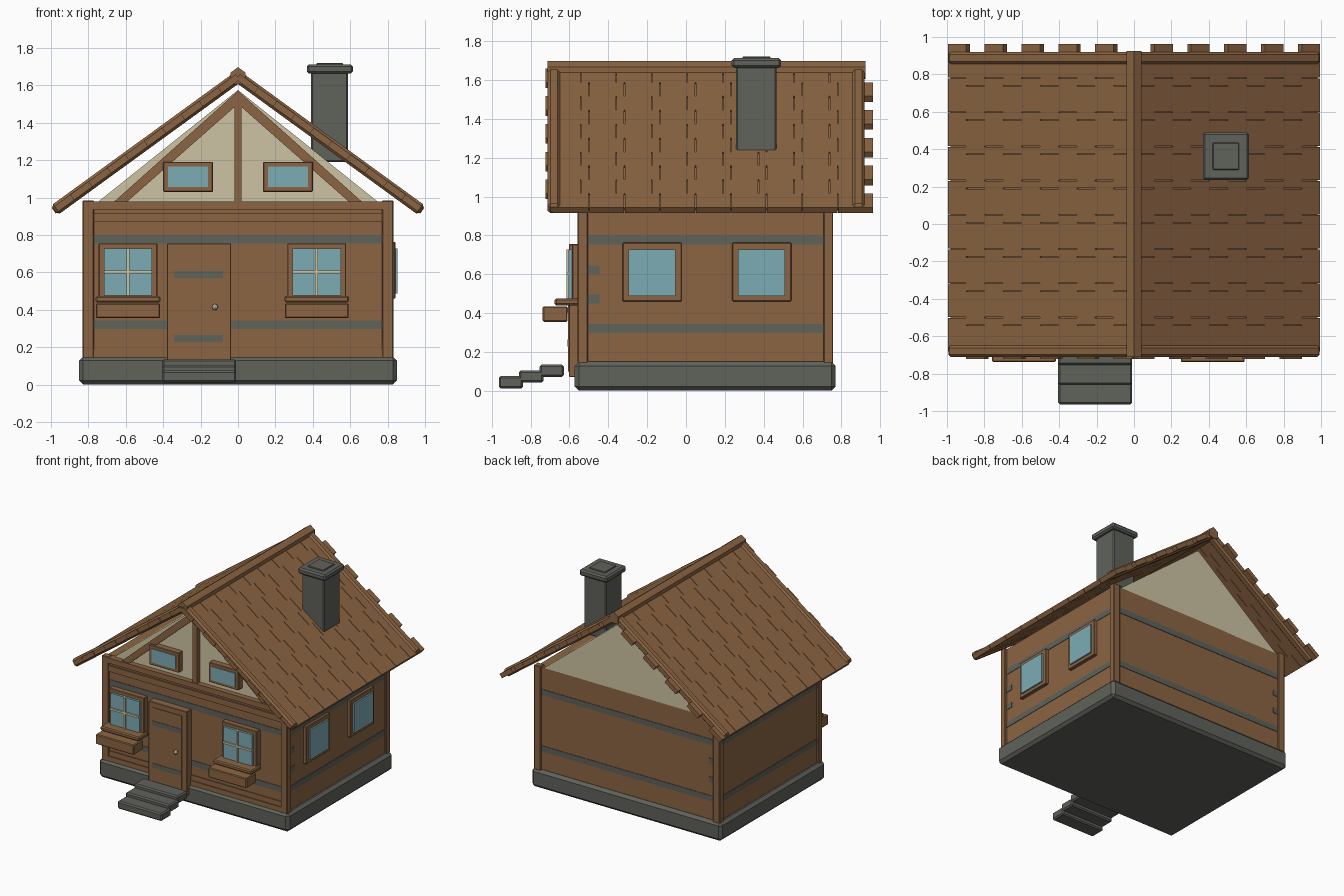
import bpy, bmesh, math
from mathutils import Matrix, Vector

if "Cube" in bpy.data.objects:
    bpy.data.objects.remove(bpy.data.objects["Cube"])


def material(name, rgb):
    m = bpy.data.materials.new(name)
    lin = [((c / 255 + 0.055) / 1.055) ** 2.4 for c in rgb]
    m.diffuse_color = (*lin, 1)
    m.use_nodes = True
    m.node_tree.nodes["Principled BSDF"].inputs["Base Color"].default_value = m.diffuse_color
    return m


WOOD = material("brown wood", (140, 101, 67))
STONE = material("grey stone", (96, 98, 91))
GLASS = material("blue glass", (124, 171, 181))
CREAM = material("cream plaster", (206, 196, 163))
METAL = material("pale metal", (165, 163, 150))


def finish(name, bm, mat, bevel=0):
    bmesh.ops.recalc_face_normals(bm, faces=bm.faces)
    me = bpy.data.meshes.new(name)
    bm.to_mesh(me)
    bm.free()
    me.materials.append(mat)
    ob = bpy.data.objects.new(name, me)
    bpy.context.collection.objects.link(ob)
    if bevel:
        mod = ob.modifiers.new("bevel", "BEVEL")
        mod.width, mod.segments = bevel, 1
    return ob


def add_box(bm, x, y, z, m=Matrix()):
    size = Matrix.Diagonal((x[1] - x[0], y[1] - y[0], z[1] - z[0], 1))
    mid = Vector((sum(x) / 2, sum(y) / 2, sum(z) / 2))
    bmesh.ops.create_cube(bm, size=1, matrix=m @ Matrix.Translation(mid) @ size)


def box(name, x, y, z, mat, bevel=0, m=Matrix()):
    bm = bmesh.new()
    add_box(bm, x, y, z, m)
    return finish(name, bm, mat, bevel)


def prism(name, points, y0, y1, mat):
    # outline in the x-z plane, extruded along y
    bm = bmesh.new()
    face = bm.faces.new([bm.verts.new((x, y0, z)) for x, z in points])
    ext = bmesh.ops.extrude_face_region(bm, geom=[face])
    vs = [g for g in ext["geom"] if isinstance(g, bmesh.types.BMVert)]
    bmesh.ops.translate(bm, verts=vs, vec=(0, y1 - y0, 0))
    return finish(name, bm, mat)


# foundation and steps
box("foundation", (-.85, .85), (-.573, .77), (0, .15), STONE, .022)
for i in range(3):
    y, z = -.964 + .105 * i, .012 + .03 * i
    box(f"step_{i + 1}", (-.406, -.01), (y, y + .125), (z, z + .063), STONE, .01)

# walls, corner posts and front rails
box("walls", (-.815, .815), (-.54, .745), (.13, .975), WOOD)
for sx in (-1, 1):
    for y in ((-.558, -.505), (.707, .758)):
        box("corner_post", sorted((sx * .77, sx * .832)), y, (.14, .985), WOOD, .005)
for name, z, d in (("top_rail", (.937, .98), .558), ("upper_rail", (.868, .916), .553),
                   ("sill_rail", (.184, .225), .548), ("bottom_rail", (.14, .184), .556)):
    box(name, (-.775, .775), (-d, -.5), z, WOOD)

# grey stripes around the walls
for z in ((.298, .343), (.754, .8)):
    box("stripe_front", (-.77, .77), (-.544, -.54), z, STONE)
    box("stripe_back", (-.77, .77), (.745, .749), z, STONE)
    for sx in (-1, 1):
        box("stripe_side", sorted((sx * .815, sx * .819)), (-.505, .707), z, STONE)
# small grey marks at one end of the right and back walls
for z in (.45, .6):
    box("mark_side", (.815, .819), (-.505, -.445), (z, z + .045), STONE)
    box("mark_back", (-.77, -.73), (.745, .749), (z, z + .045), STONE)

# door
box("door_frame", (-.38, -.037), (-.603, -.53), (.07, .755), WOOD, .004)
box("door", (-.342, -.08), (-.608, -.55), (.1, .713), WOOD)
for z in ((.227, .264), (.57, .607)):
    box("door_band", (-.342, -.08), (-.611, -.606), z, STONE)
bm = bmesh.new()
bmesh.ops.create_uvsphere(bm, u_segments=10, v_segments=6, radius=.017,
                          matrix=Matrix.Translation((-.123, -.62, .414)))
finish("door_knob", bm, METAL)

# front windows with sill and planter
for cx in (-.588, .421):
    box("window_frame", (cx - .157, cx + .157), (-.587, -.53), (.465, .755), WOOD, .004)
    box("window_glass", (cx - .129, cx + .129), (-.605, -.55), (.475, .727), GLASS)
    box("window_bar_upright", (cx - .008, cx + .008), (-.616, -.6), (.475, .727), CREAM)
    box("window_bar_level", (cx - .129, cx + .129), (-.616, -.6), (.595, .611), CREAM)
    box("window_sill", (cx - .173, cx + .173), (-.676, -.55), (.44, .474), WOOD, .008)
    box("planter", (cx - .171, cx + .171), (-.738, -.61), (.355, .435), WOOD, .006)

# right wall windows
for cy in (-.175, .39):
    box("side_window_frame", (.80, .841), (cy - .152, cy + .152), (.46, .762), WOOD, .004)
    box("side_window_glass", (.81, .853), (cy - .121, cy + .121), (.488, .728), GLASS)

# gable block with timbers and small windows
prism("gable", [(-.757, .97), (.757, .97), (0, 1.575)], -.515, .745, CREAM)
box("gable_post", (-.02, .02), (-.55, -.5), (.975, 1.54), WOOD)
for s in (-1, 1):
    prism("gable_brace", [(s * .66, .98), (s * .59, .98), (0, 1.5), (0, 1.57)], -.545, -.5, WOOD)
    box("gable_window_frame", sorted((s * .134, s * .4)), (-.565, -.5), (1.03, 1.19), WOOD, .004)
    box("gable_window_glass", sorted((s * .16, s * .375)), (-.572, -.53), (1.055, 1.165), GLASS)

# roof: shingles in staggered rows, thin deck between, edge beams
ANGLE, TOP = math.radians(36), 1.645
LENGTH = .985 / math.cos(ANGLE)
for s in (-1, 1):
    m = Matrix.Translation((0, 0, TOP)) @ Matrix.Rotation(s * ANGLE, 4, "Y")
    row = LENGTH / 10
    bm = bmesh.new()
    for i in range(10):
        start = -.683 if i % 2 else -.725
        for j in range(9):
            y = start + .183 * j
            add_box(bm, sorted((s * row * i, s * row * (i + 1))),
                    (y + .002, y + .181), (-.018, .018), m)
    finish("shingles", bm, WOOD)
    box("roof_deck", sorted((0, s * (LENGTH - .01))), (-.68, .9), (-.008, .008), WOOD, 0, m)
    for y in ((-.712, -.648), (.855, .92)):
        box("roof_edge_beam", sorted((0, s * (LENGTH - .004))), y, (-.031, .031), WOOD, .014, m)

# ridge beam
prism("ridge_beam", [(-.04, 1.612), (0, 1.605), (.04, 1.612), (.04, 1.668),
                     (0, 1.697), (-.04, 1.668)], -.712, .925, WOOD)

# chimney
box("chimney", (.39, .588), (.257, .467), (1.19, 1.67), STONE, .008)
box("chimney_cap", (.368, .615), (.235, .49), (1.662, 1.712), STONE, .012)
box("chimney_top", (.42, .562), (.29, .435), (1.70, 1.72), STONE, .004)
